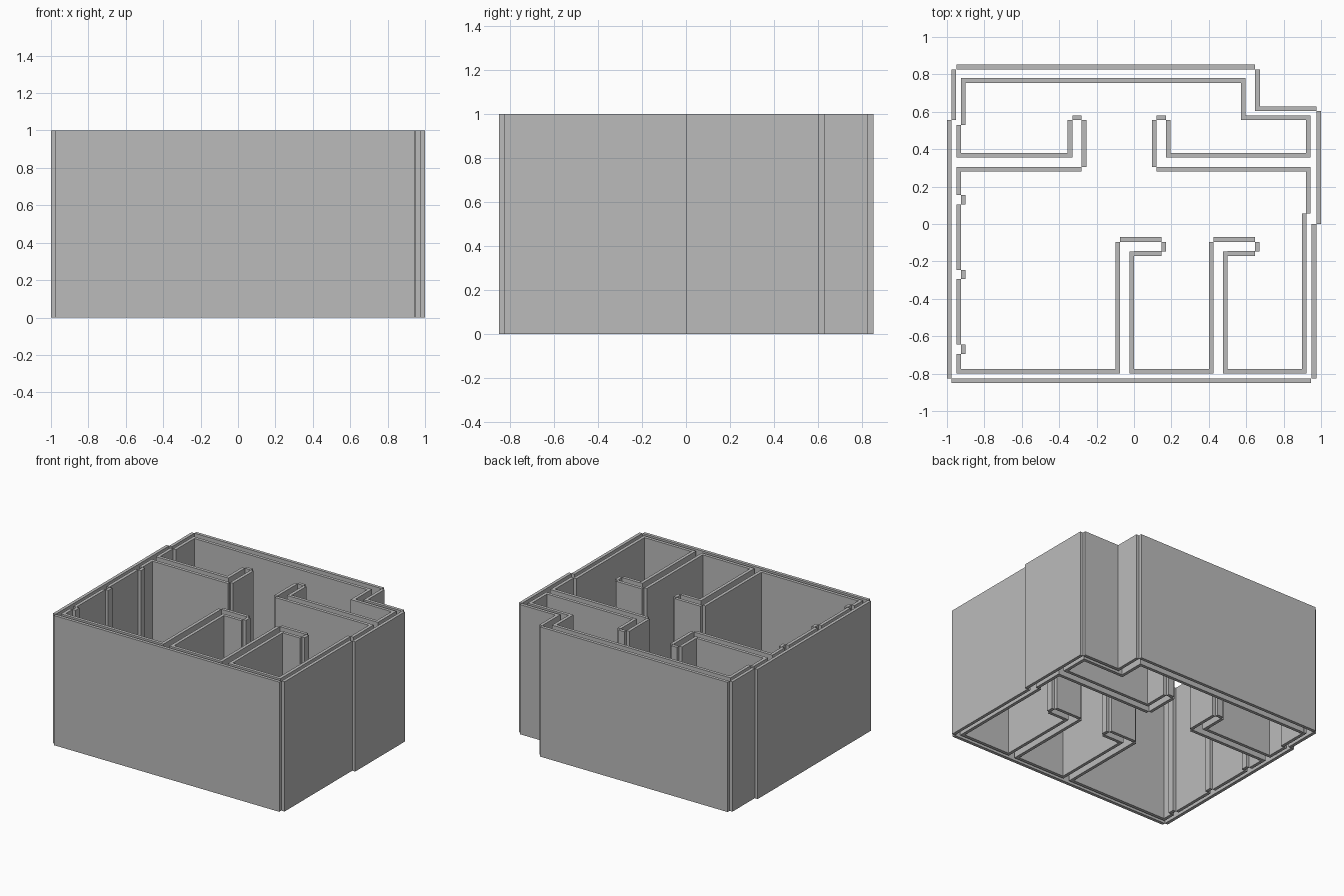
import bpy
import bmesh
from mathutils import Matrix, Vector

cube = bpy.data.objects.get("Cube")
if cube:
    bpy.data.objects.remove(cube, do_unlink=True)

SKIN = 0.0245   # thickness of every wall skin
HEIGHT = 1.0

grey = bpy.data.materials.new("plain grey")
grey.use_nodes = True
grey.diffuse_color = (0.5, 0.5, 0.5, 1)
grey.node_tree.nodes["Principled BSDF"].inputs["Base Color"].default_value = grey.diffuse_color


def panel(name, left, right, front, back):
    """Full-height box over a rectangle of the floor plan."""
    bm = bmesh.new()
    size = Vector((right - left, back - front, HEIGHT))
    centre = Vector(((left + right) / 2, (front + back) / 2, HEIGHT / 2))
    bmesh.ops.create_cube(bm, size=1, matrix=Matrix.Translation(centre) @ Matrix.Diagonal(size).to_4x4())
    mesh = bpy.data.meshes.new(name)
    bm.to_mesh(mesh)
    bm.free()
    mesh.materials.append(grey)
    bpy.context.collection.objects.link(bpy.data.objects.new(name, mesh))


def across(name, left, right, front):
    panel(name, left, right, front, front + SKIN)


def along(name, left, front, back):
    panel(name, left, left + SKIN, front, back)


# Outer shell
along("outer_right_wall_front", -1, -0.825, 0.555)
along("outer_right_wall_back", -0.975, 0.555, 0.827)
across("outer_back_wall", -0.95, 0.648, 0.827)
along("outer_back_step", 0.648, 0.605, 0.827)
across("outer_back_corner_wall", 0.672, 0.975, 0.605)
along("outer_left_wall_back", 0.975, 0, 0.605)
along("outer_left_wall_front", 0.95, -0.825, 0)
across("outer_front_wall", -0.975, 0.947, -0.85)

# Lining of the back room
across("back_room_back_lining", -0.9, 0.572, 0.755)
along("back_room_right_lining", -0.925, 0.53, 0.78)
along("back_room_right_lower_lining", -0.95, 0.355, 0.53)
along("back_room_step_lining", 0.572, 0.555, 0.78)
across("back_room_corner_lining", 0.597, 0.92, 0.555)
along("back_room_left_lining", 0.92, 0.355, 0.58)
across("back_partition_right_back_face", -0.925, -0.355, 0.355)
across("back_partition_left_back_face", 0.195, 0.92, 0.355)

# Piers on both sides of the wide opening
MIDDLE = -0.08
for side, sign in (("right", -1), ("left", 1)):
    def pier(part, near, far, front, back):
        ends = sorted((MIDDLE + sign * near, MIDDLE + sign * far))
        panel(side + part, *ends, front, back)
    pier("_pier_inner_face", 0.175, 0.175 + SKIN, 0.305, 0.555)
    pier("_pier_cap", 0.2, 0.25, 0.555, 0.58)
    pier("_pier_outer_face", 0.25, 0.25 + SKIN, 0.355, 0.555)

# Lining of the main room
across("back_partition_right_front_face", -0.925, -0.28, 0.28)
across("back_partition_left_front_face", 0.12, 0.92, 0.28)
along("main_left_lining", 0.92, 0.055, 0.305)
along("front_left_lining", 0.897, -0.8, 0.055)

# Right lining broken by three small posts
start = 0.305
for number, post in enumerate((0.105, -0.245 - 0.05, -0.645 - 0.05)):
    along(f"main_right_lining_{number}", -0.95, post + 0.05, start)
    along(f"right_post_{number}", -0.925, post, post + 0.05)
    start = post
along("main_right_lining_end", -0.95, -0.8, start)

# Front lining of the three front bays
for name, left, right in (("right", -0.925, -0.1), ("middle", 0, 0.4), ("left", 0.5, 0.897)):
    across(f"{name}_bay_front_lining", left, right, -0.8)

# Two hooked partitions between the front bays
for name, x in (("right", -0.1), ("left", 0.4)):
    along(f"{name}_partition_right_face", x, -0.8, -0.095)
    across(f"{name}_partition_back_face", x + 0.025, x + 0.247, -0.095)
    along(f"{name}_partition_end", x + 0.247, -0.147, -0.095)
    across(f"{name}_partition_front_face", x + 0.1, x + 0.247, -0.17)
    along(f"{name}_partition_left_face", x + 0.075, -0.8, -0.147)
